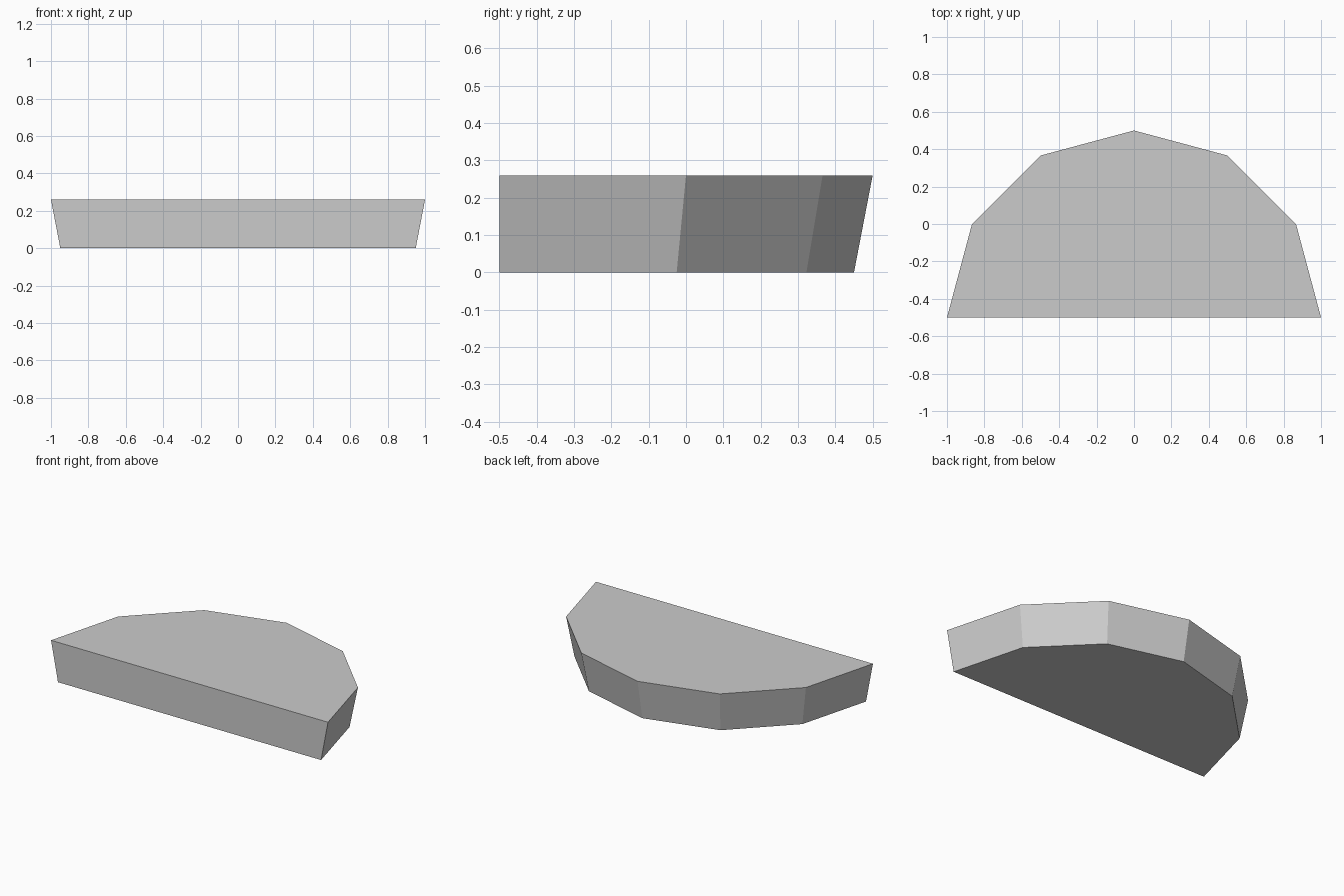
import bpy, bmesh
from math import pi, cos, sin

cube = bpy.data.objects.get("Cube")
if cube:
    bpy.data.objects.remove(cube, do_unlink=True)

HEIGHT = 0.26
FRONT_Y = -0.5
SEGMENTS = 6
GREY = (0.6, 0.6, 0.6, 1.0)

# Single plain grey material
mat = bpy.data.materials.new("plain_grey")
mat.use_nodes = True
mat.diffuse_color = GREY
mat.node_tree.nodes["Principled BSDF"].inputs["Base Color"].default_value = GREY


def half_ring(bm, radius, z):
    """Half of a twelve-sided outline, flat along the front."""
    angles = [pi * i / SEGMENTS for i in range(SEGMENTS + 1)]
    return [bm.verts.new((radius * cos(a), FRONT_Y + radius * sin(a), z)) for a in angles]


# Half-round slab, tapering towards the bottom
bm = bmesh.new()
bottom = half_ring(bm, 0.95, 0)
top = half_ring(bm, 1.0, HEIGHT)
bm.faces.new(top)
bm.faces.new(bottom[::-1])
count = len(top)
for i in range(count):
    j = (i + 1) % count
    bm.faces.new((bottom[i], bottom[j], top[j], top[i]))
bmesh.ops.recalc_face_normals(bm, faces=bm.faces)

mesh = bpy.data.meshes.new("half_round_slab")
bm.to_mesh(mesh)
bm.free()
mesh.materials.append(mat)
slab = bpy.data.objects.new("half_round_slab", mesh)
bpy.context.collection.objects.link(slab)
